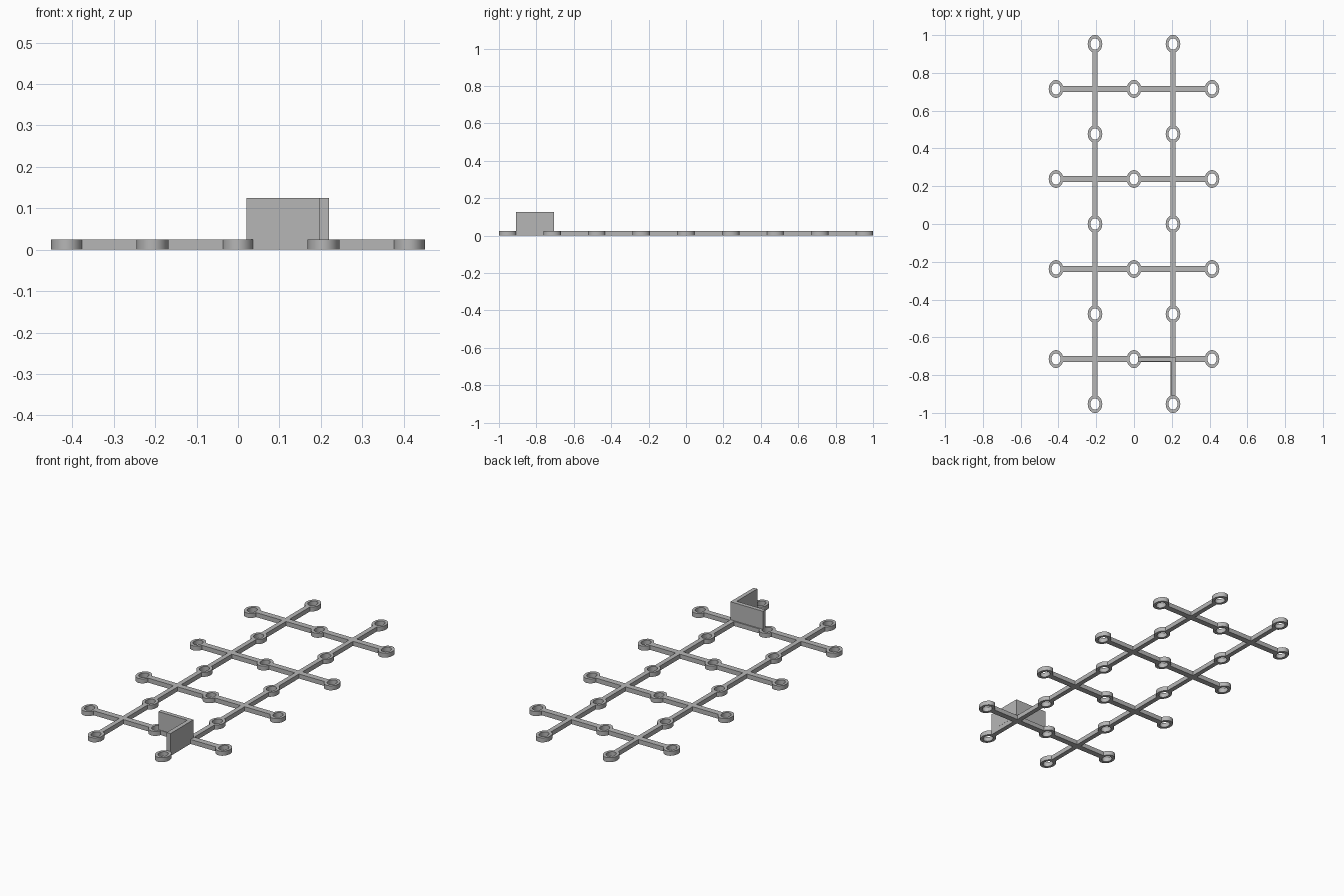
import bpy, bmesh, math

if "Cube" in bpy.data.objects:
    bpy.data.objects.remove(bpy.data.objects["Cube"], do_unlink=True)

grey = bpy.data.materials.new("plain_grey")
grey.use_nodes = True
grey.diffuse_color = (0.47, 0.47, 0.47, 1)
grey.node_tree.nodes["Principled BSDF"].inputs["Base Color"].default_value = grey.diffuse_color

H = 0.025                    # thickness of the flat grid
DX, DY = 0.2065, 0.2383      # grid steps
OUTER, INNER = (0.0385, 0.047), (0.024, 0.0295)


def make_object(name, bm):
    bmesh.ops.recalc_face_normals(bm, faces=bm.faces)
    mesh = bpy.data.meshes.new(name)
    bm.to_mesh(mesh)
    bm.free()
    mesh.materials.append(grey)
    obj = bpy.data.objects.new(name, mesh)
    bpy.context.collection.objects.link(obj)
    return obj


def prism(name, points, z0, z1):
    """Extrude a flat outline from z0 up to z1."""
    bm = bmesh.new()
    face = bm.faces.new([bm.verts.new((x, y, z0)) for x, y in points])
    top = bmesh.ops.extrude_face_region(bm, geom=[face])["geom"]
    verts = [v for v in top if isinstance(v, bmesh.types.BMVert)]
    bmesh.ops.translate(bm, verts=verts, vec=(0, 0, z1 - z0))
    return make_object(name, bm)


def bar(name, x0, x1, y0, y1):
    return prism(name, [(x0, y0), (x1, y0), (x1, y1), (x0, y1)], 0, H)


def ring(name, cx, cy, sides=48):
    """Oval eyelet: a rectangular section swept round an ellipse."""
    bm = bmesh.new()
    loops = []
    for (rx, ry), z in ((OUTER, 0), (OUTER, H), (INNER, H), (INNER, 0)):
        angles = [2 * math.pi * i / sides for i in range(sides)]
        loops.append([bm.verts.new((cx + rx * math.cos(a), cy + ry * math.sin(a), z))
                      for a in angles])
    for k in range(4):
        a, b = loops[k], loops[(k + 1) % 4]
        for i in range(sides):
            j = (i + 1) % sides
            bm.faces.new((a[i], a[j], b[j], b[i]))
    obj = make_object(name, bm)
    bpy.ops.object.select_all(action='DESELECT')
    obj.select_set(True)
    bpy.context.view_layer.objects.active = obj
    bpy.ops.object.shade_smooth_by_angle(angle=math.radians(35))


# Eyelets sit on alternate grid points; bars cross on the others
for i in range(-2, 3):
    for j in range(-4, 5):
        if (i + j) % 2:
            ring("eyelet", i * DX, j * DY)

# Long bars, in pieces between eyelets
for i in (-1, 1):
    for j in (-4, -2, 0, 2):
        bar("long_bar", i * DX - 0.013, i * DX + 0.013, j * DY + 0.036, (j + 2) * DY - 0.036)

# Cross bars, in pieces between eyelets
for j in (-3, -1, 1, 3):
    for i in (-2, 0):
        bar("cross_bar", i * DX + 0.03, (i + 2) * DX - 0.03, j * DY - 0.0165, j * DY + 0.0165)

# Upright corner bracket
x0, x1, y0, y1, t = 0.02, 0.22, -0.908, -0.705, 0.023
prism("corner_bracket",
      [(x0, y1), (x0, y1 - t), (x1 - t, y1 - t), (x1 - t, y0), (x1, y0), (x1, y1)], H, 0.125)
